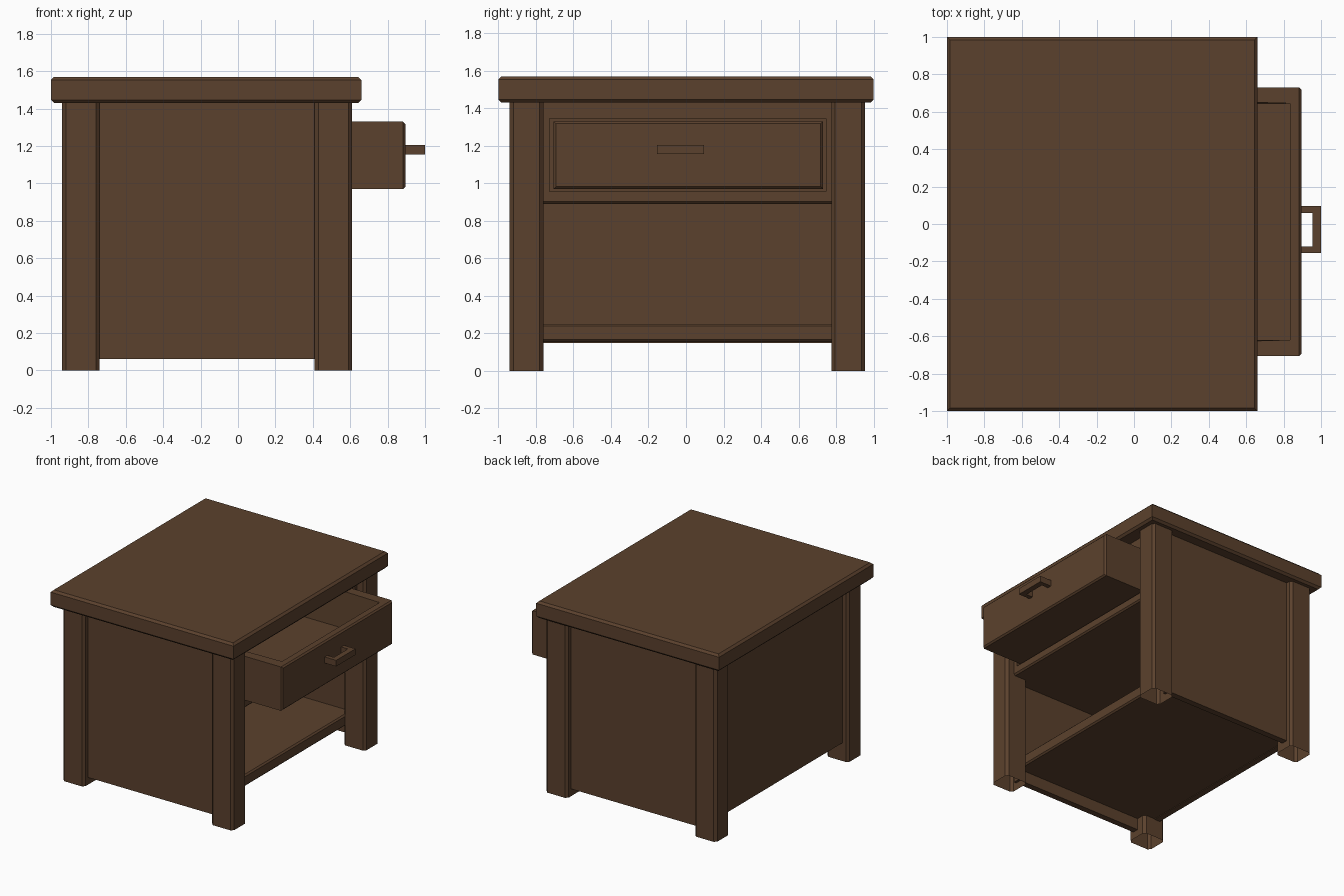
import bpy, bmesh

if "Cube" in bpy.data.objects:
    bpy.data.objects.remove(bpy.data.objects["Cube"])

wood = bpy.data.materials.new("dark brown wood")
wood.diffuse_color = (0.105, 0.053, 0.026, 1)
wood.use_nodes = True
wood.node_tree.nodes["Principled BSDF"].inputs["Base Color"].default_value = wood.diffuse_color


def finish(bm, name):
    bmesh.ops.recalc_face_normals(bm, faces=bm.faces)
    me = bpy.data.meshes.new(name)
    bm.to_mesh(me)
    bm.free()
    me.materials.append(wood)
    ob = bpy.data.objects.new(name, me)
    bpy.context.collection.objects.link(ob)
    return ob


def box_bm(x, y, z, bevel=0, pick=lambda e: True):
    """Box from (min, max) ranges, with chamfers on the picked edges."""
    bm = bmesh.new()
    bmesh.ops.create_cube(bm, size=1)
    for v in bm.verts:
        for i, r in enumerate((x, y, z)):
            v.co[i] = r[1] if v.co[i] > 0 else r[0]
    if bevel:
        edges = [e for e in bm.edges if pick(e)]
        bmesh.ops.bevel(bm, geom=edges, offset=bevel, segments=1,
                        affect='EDGES', profile=0.5)
    return bm


def box(name, *args, **kw):
    return finish(box_bm(*args, **kw), name)


def vertical(e):
    a, b = e.verts
    return abs(a.co.z - b.co.z) > 1e-4


# Table top, chamfered around its upper and lower rims
box("table_top", (-1, 0.66), (-1, 1), (1.43, 1.57), bevel=0.017,
    pick=lambda e: not vertical(e))

# Four chamfered legs, open at the ends
for xn, x in (("back", (-0.94, -0.74)), ("front", (0.41, 0.61))):
    for yn, y in (("left", (-0.94, -0.76)), ("right", (0.775, 0.955))):
        bm = box_bm(x, y, (0, 1.43), bevel=0.02, pick=vertical)
        ends = [f for f in bm.faces if abs(f.normal.z) > 0.9]
        bmesh.ops.delete(bm, geom=ends, context='FACES_ONLY')
        finish(bm, f"{xn}_{yn}_leg")

# Side and back panels, set in from the leg faces
box("left_panel", (-0.76, 0.43), (-0.89, -0.84), (0.06, 1.43))
box("right_panel", (-0.76, 0.43), (0.855, 0.905), (0.06, 1.43))
box("back_panel", (-0.89, -0.84), (-0.78, 0.79), (0.15, 1.43))

# Lower shelf with chamfered front edges
box("lower_shelf", (-0.84, 0.43), (-0.84, 0.855), (0.155, 0.25), bevel=0.012,
    pick=lambda e: not vertical(e) and all(v.co.x > 0.4 for v in e.verts))

# Drawer frame: rails, stiles and the board below the drawer
box("lower_rail", (0.46, 0.54), (-0.77, 0.785), (0.89, 0.955), bevel=0.012,
    pick=lambda e: all(v.co.x > 0.5 and v.co.z < 0.9 for v in e.verts))
box("upper_rail", (0.46, 0.54), (-0.77, 0.785), (1.345, 1.43))
box("left_stile", (0.46, 0.54), (-0.77, -0.727), (0.955, 1.345))
box("right_stile", (0.46, 0.54), (0.745, 0.785), (0.955, 1.345))
box("drawer_board", (-0.84, 0.47), (-0.84, 0.855), (0.89, 0.93))

# Drawer pulled partly out, hollowed from above
bm = box_bm((-0.5, 0.895), (-0.705, 0.73), (0.97, 1.33), bevel=0.012,
            pick=lambda e: all(v.co.x > 0.8 for v in e.verts))
top = max(bm.faces, key=lambda f: f.calc_center_median().z)
bmesh.ops.inset_region(bm, faces=[top], thickness=0.07)
hollow = bmesh.ops.extrude_discrete_faces(bm, faces=[top])["faces"][0]
for v in hollow.verts:
    v.co.z = 1.03
    v.co.y += 0.015 if v.co.y < 0 else -0.015
for v in bm.verts:  # keep the cavity walls upright
    if v.co.z > 1.32 and -0.45 < v.co.x < 0.85:
        v.co.y = -0.62 if v.co.y < 0 else 0.645
for v in hollow.verts:
    v.co.y = -0.62 if v.co.y < 0 else 0.645
finish(bm, "drawer")

# U-shaped pull handle extruded from a flat profile
profile = [(0.89, -0.155), (1, -0.155), (1, 0.095), (0.89, 0.095),
           (0.89, 0.06), (0.955, 0.06), (0.955, -0.12), (0.89, -0.12)]
bm = bmesh.new()
face = bm.faces.new([bm.verts.new((x, y, 1.155)) for x, y in profile])
ext = bmesh.ops.extrude_face_region(bm, geom=[face])["geom"]
for v in ext:
    if isinstance(v, bmesh.types.BMVert):
        v.co.z = 1.205
finish(bm, "drawer_handle")
